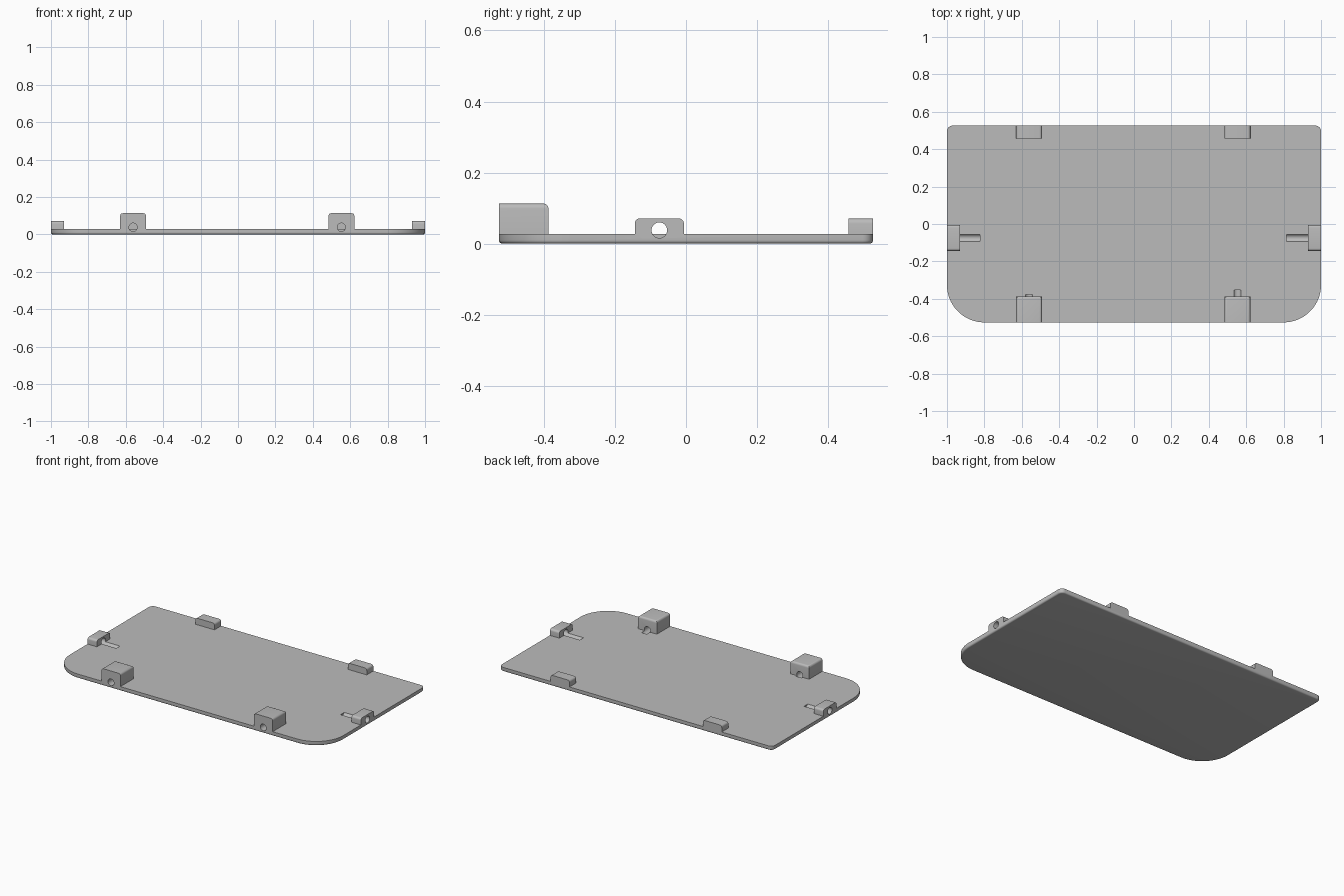
import bpy, bmesh
from math import pi, sin, cos
from mathutils import Matrix, Vector

cube = bpy.data.objects.get("Cube")
if cube:
    bpy.data.objects.remove(cube, do_unlink=True)

HALF_Y = 0.526
THICK = 0.028
HOLE_Z, HOLE_R = 0.038, 0.022

grey = bpy.data.materials.new("plain_grey")
grey.use_nodes = True
grey.diffuse_color = (0.5, 0.5, 0.5, 1)
grey.node_tree.nodes["Principled BSDF"].inputs["Base Color"].default_value = (0.5, 0.5, 0.5, 1)


def make_object(name, bm):
    bmesh.ops.recalc_face_normals(bm, faces=bm.faces)
    mesh = bpy.data.meshes.new(name)
    bm.to_mesh(mesh)
    bm.free()
    mesh.materials.append(grey)
    ob = bpy.data.objects.new(name, mesh)
    bpy.context.collection.objects.link(ob)
    return ob


def activate(ob):
    bpy.ops.object.select_all(action='DESELECT')
    ob.select_set(True)
    bpy.context.view_layer.objects.active = ob


def cut(ob, cutter):
    activate(ob)
    mod = ob.modifiers.new("hole", 'BOOLEAN')
    mod.operation = 'DIFFERENCE'
    mod.solver = 'EXACT'
    mod.object = cutter
    bpy.ops.object.modifier_apply(modifier=mod.name)


# Plate: two wide front corners, two tight back corners, rounded underside edge
def make_plate():
    bm = bmesh.new()
    outline = []
    corners = ((1, 1, 0.03, 6), (-1, 1, 0.03, 6), (-1, -1, 0.2, 20), (1, -1, 0.2, 20))
    for k, (sx, sy, r, n) in enumerate(corners):
        for i in range(n + 1):
            a = (k + i / n) * pi / 2
            outline.append(bm.verts.new((sx * (1 - r) + r * cos(a),
                                         sy * (HALF_Y - r) + r * sin(a), 0)))
    base = bm.faces.new(outline)
    ext = bmesh.ops.extrude_face_region(bm, geom=[base], use_keep_orig=True)
    top = [v for v in ext["geom"] if isinstance(v, bmesh.types.BMVert)]
    bmesh.ops.translate(bm, verts=top, vec=(0, 0, THICK))
    bmesh.ops.recalc_face_normals(bm, faces=bm.faces)
    rim = [e for e in bm.edges if all(v.co.z < 0.001 for v in e.verts)]
    bmesh.ops.bevel(bm, geom=rim, offset=0.01, segments=4, profile=0.5, affect='EDGES')
    return make_object("base_plate", bm)


# Block standing on the rim; locally its outer face is at y = 0 and it runs inward along +y
def make_block(name, place, depth, height, round_inner):
    width = 0.138
    bm = bmesh.new()
    size = Matrix.Diagonal((width, depth, height - THICK, 1))
    centre = Matrix.Translation((0, depth / 2, (height + THICK) / 2))
    bmesh.ops.create_cube(bm, size=1, matrix=centre @ size)
    edges = []
    for e in bm.edges:
        mid = (e.verts[0].co + e.verts[1].co) / 2
        on_top = mid.z > height - 0.001
        if on_top and (abs(mid.x) > 0.01 or (round_inner and mid.y > depth - 0.001)):
            edges.append(e)
    bmesh.ops.bevel(bm, geom=edges, offset=0.014, segments=5, profile=0.5, affect='EDGES')
    bm.transform(place)
    return make_object(name, bm)


# Round bar that cuts the hole through a block and the groove in the plate
def make_bar(place, reach):
    start = -0.1
    bm = bmesh.new()
    turn = Matrix.Translation((0, (start + reach) / 2, HOLE_Z)) @ Matrix.Rotation(pi / 2, 4, 'X')
    bmesh.ops.create_cone(bm, cap_ends=True, segments=32, radius1=HOLE_R, radius2=HOLE_R,
                          depth=reach - start, matrix=turn)
    # keep the plate rim whole: the bar begins at the outer face
    bm.transform(place)
    bar = make_object("hole_cutter", bm)
    bar.hide_render = True
    return bar


plate = make_plate()

# name, x, y, turn, depth, height, groove reach, rounded inner edge
blocks = (
    ("front_right_block", -0.561, -HALF_Y, 0, 0.139, 0.113, 0.15, True),
    ("front_left_block", 0.553, -HALF_Y, 0, 0.139, 0.113, 0.173, True),
    ("back_right_clip", -0.561, HALF_Y, pi, 0.069, 0.071, 0.184, False),
    ("back_left_clip", 0.553, HALF_Y, pi, 0.069, 0.071, 0.184, False),
    ("right_side_clip", -1, -0.075, -pi / 2, 0.069, 0.071, 0.176, False),
    ("left_side_clip", 1, -0.075, pi / 2, 0.069, 0.071, 0.184, False),
)
parts = [plate]
for name, x, y, turn, depth, height, reach, round_inner in blocks:
    place = Matrix.Translation(Vector((x, y, 0))) @ Matrix.Rotation(turn, 4, 'Z')
    block = make_block(name, place, depth, height, round_inner)
    bar = make_bar(place, reach)
    cut(block, bar)
    cut(plate, bar)
    bpy.data.objects.remove(bar, do_unlink=True)
    parts.append(block)

for ob in parts:
    activate(ob)
    bpy.ops.object.shade_smooth_by_angle(angle=pi / 6)
